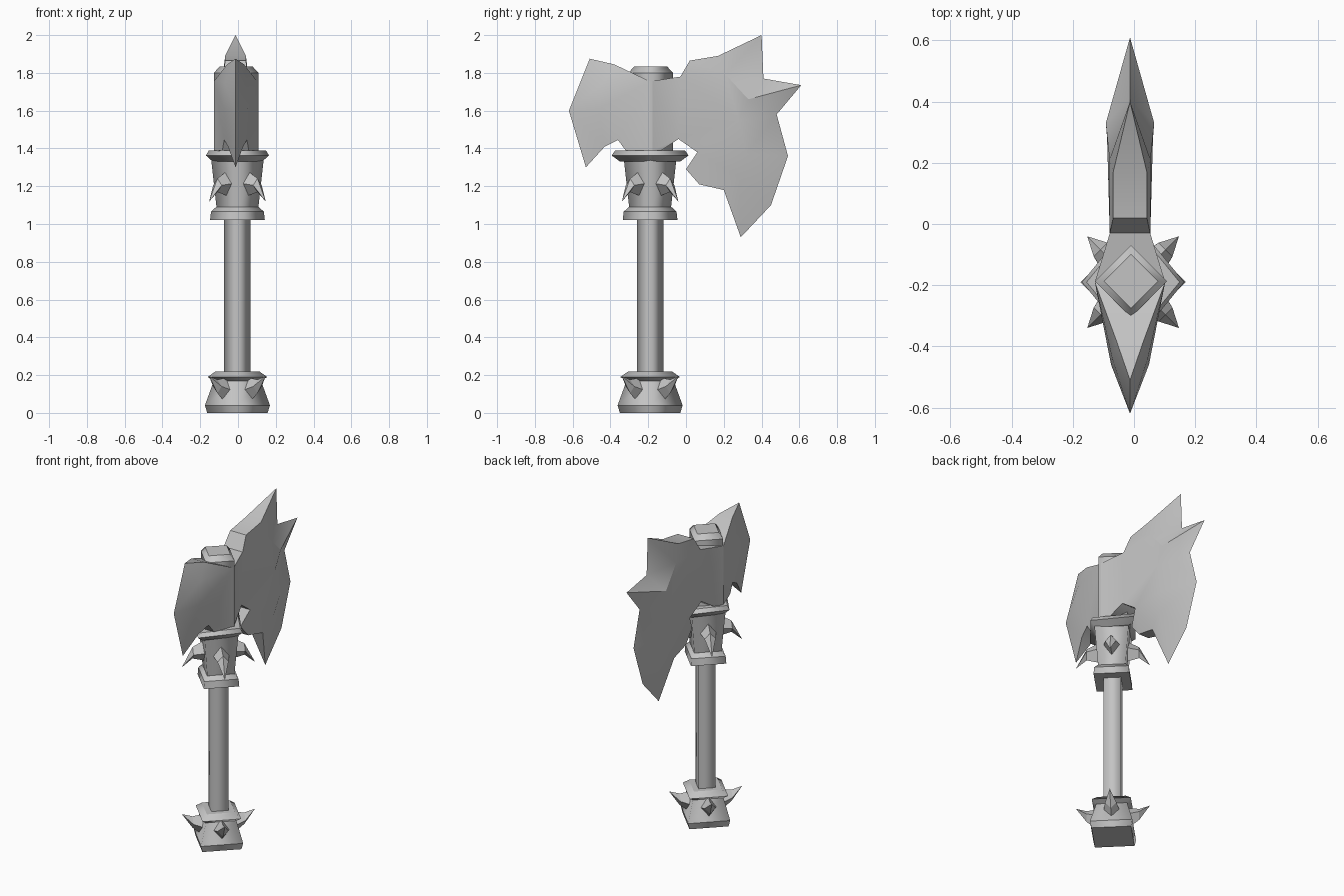
import bpy
import bmesh
from math import radians, cos, sin, pi
from mathutils import Vector
from mathutils.geometry import delaunay_2d_cdt

default_cube = bpy.data.objects.get("Cube")
if default_cube:
    bpy.data.objects.remove(default_cube, do_unlink=True)

# Single plain grey material
grey = bpy.data.materials.new("plain grey")
grey.use_nodes = True
COLOUR = (0.55, 0.55, 0.55, 1)
grey.diffuse_color = COLOUR
grey.node_tree.nodes["Principled BSDF"].inputs["Base Color"].default_value = COLOUR

SHAFT = Vector((-0.003, -0.19, 0))
HEAD_X = -0.013


def finish(name, bm):
    """Turn a bmesh into a linked object with the shared material."""
    bmesh.ops.recalc_face_normals(bm, faces=bm.faces)
    mesh = bpy.data.meshes.new(name)
    bm.to_mesh(mesh)
    bm.free()
    mesh.materials.append(grey)
    obj = bpy.data.objects.new(name, mesh)
    bpy.context.collection.objects.link(obj)
    return obj


def bridge(bm, lower, upper):
    count = len(lower)
    for i in range(count):
        j = (i + 1) % count
        bm.faces.new((lower[i], lower[j], upper[j], upper[i]))


def square_post(name, profile, depth=1.0, centre=SHAFT):
    """Four-sided lathe with corners on the axes; corners shade softly, rims stay sharp."""
    bm = bmesh.new()
    rings = []
    for radius, z in profile:
        rings.append([bm.verts.new(centre + Vector((radius * cos(k * pi / 2),
                                                    radius * depth * sin(k * pi / 2), z)))
                      for k in range(4)])
    for lower, upper in zip(rings, rings[1:]):
        bridge(bm, lower, upper)
    bm.faces.new(rings[0])
    bm.faces.new(rings[-1])
    for face in bm.faces:
        face.smooth = True
    for edge in bm.edges:
        a, b = edge.verts
        edge.smooth = abs(a.co.z - b.co.z) > 0.001
    return finish(name, bm)


def spikes(name, base_z, bend_z, tip_z, base_distance):
    """Four hooked thorns, one in the middle of each flat side."""
    for k in range(4):
        angle = pi / 4 + k * pi / 2
        out = Vector((cos(angle), sin(angle), 0))
        side = Vector((-sin(angle), cos(angle), 0))
        up = Vector((0, 0, 1))
        bm = bmesh.new()
        rings = []
        for distance, z, width, height in ((base_distance, base_z, 0.047, 0.065),
                                           (0.15, bend_z, 0.032, 0.036)):
            middle = SHAFT + out * distance + up * z
            offsets = (side * width, up * height, -side * width, -up * height)
            rings.append([bm.verts.new(middle + o) for o in offsets])
        bridge(bm, *rings)
        bm.faces.new(rings[0])
        tip = bm.verts.new(SHAFT + out * 0.212 + up * tip_z)
        for i in range(4):
            bm.faces.new((rings[1][i], rings[1][(i + 1) % 4], tip))
        finish(f"{name}_{k + 1}", bm)


# Shaft, pommel, collar and the plug through the head
square_post("handle", [(0.07, 0.15), (0.07, 1.1)])
square_post("pommel", [(0.16, 0), (0.172, 0.04), (0.125, 0.17), (0.158, 0.19), (0.115, 0.22)])
square_post("lower_collar", [(0.145, 1.02), (0.14, 1.065), (0.113, 1.09)])
square_post("socket", [(0.11, 1.08), (0.14, 1.35)])
square_post("flange", [(0.13, 1.33), (0.167, 1.363), (0.152, 1.388)], depth=1.22)
square_post("head_plug", [(0.118, 1.36), (0.118, 1.8), (0.088, 1.833)],
            centre=Vector((-0.01, -0.187, 0)))
spikes("pommel_spike", 0.12, 0.14, 0.195, 0.09)
spikes("socket_spike", 1.215, 1.205, 1.118, 0.08)

# Axe head: outline points as depth, height, half thickness (zero on cutting edges)
outline = [
    (-.51, 1.875, 0), (-.62, 1.6, 0), (-.53, 1.3, 0),
    (-.43, 1.41, .04), (-.36, 1.445, .06), (-.32, 1.39, .07), (-.19, 1.385, .115),
    (-.13, 1.39, .09), (-.04, 1.45, .066), (.06, 1.38, .055),
    (0, 1.29, .03), (.07, 1.21, .035), (.2, 1.18, .045),
    (.29, .93, 0), (.45, 1.1, 0), (.54, 1.36, 0), (.48, 1.58, 0),
    (.61, 1.735, 0), (.41, 1.77, 0), (.4, 2, 0),
    (.17, 1.89, .055), (.02, 1.865, .055), (-.03, 1.78, .066),
    (-.19, 1.755, .115), (-.38, 1.845, .045),
]
# Bevel ridges inside the outline
ridges = [
    (-.44, 1.75, .058), (-.46, 1.61, .062),
    (.21, 1.79, .067), (.33, 1.66, .079), (.28, 1.55, .075), (.32, 1.37, .077), (.28, 1.25, .06),
]
points = outline + ridges
n = len(outline)
rim = [(i, (i + 1) % n) for i in range(n)]


def chain(*ids):
    return list(zip(ids, ids[1:]))


creases = (chain(24, n, n + 1, 3) + chain(20, n + 2, n + 3, n + 4, n + 5, n + 6, 12)
           + chain(0, n) + chain(1, n + 1) + chain(17, n + 3) + chain(16, n + 4)
           + chain(15, n + 5) + chain(13, n + 6) + chain(18, n + 3) + chain(19, n + 2)
           + chain(23, 6) + chain(22, 8))
flat = delaunay_2d_cdt([Vector(p[:2]) for p in points], rim + creases, [], 1, 1e-5)
flat_points, triangles, sources = flat[0], flat[2], flat[3]

bm = bmesh.new()
sides = []
for sign in (-1, 1):
    verts = [bm.verts.new((HEAD_X + sign * points[src[0]][2], co.x, co.y))
             for co, src in zip(flat_points, sources)]
    for tri in triangles:
        bm.faces.new([verts[i] for i in tri])
    sides.append({src[0]: v for v, src in zip(verts, sources)})
left, right = sides
for a, b in rim:
    if points[a][2] or points[b][2]:
        bm.faces.new((left[a], left[b], right[b], right[a]))
bmesh.ops.remove_doubles(bm, verts=bm.verts, dist=0.0005)
head = finish("axe_head", bm)
bpy.ops.object.select_all(action="DESELECT")
head.select_set(True)
bpy.context.view_layer.objects.active = head
bpy.ops.object.shade_smooth_by_angle(angle=radians(30))
